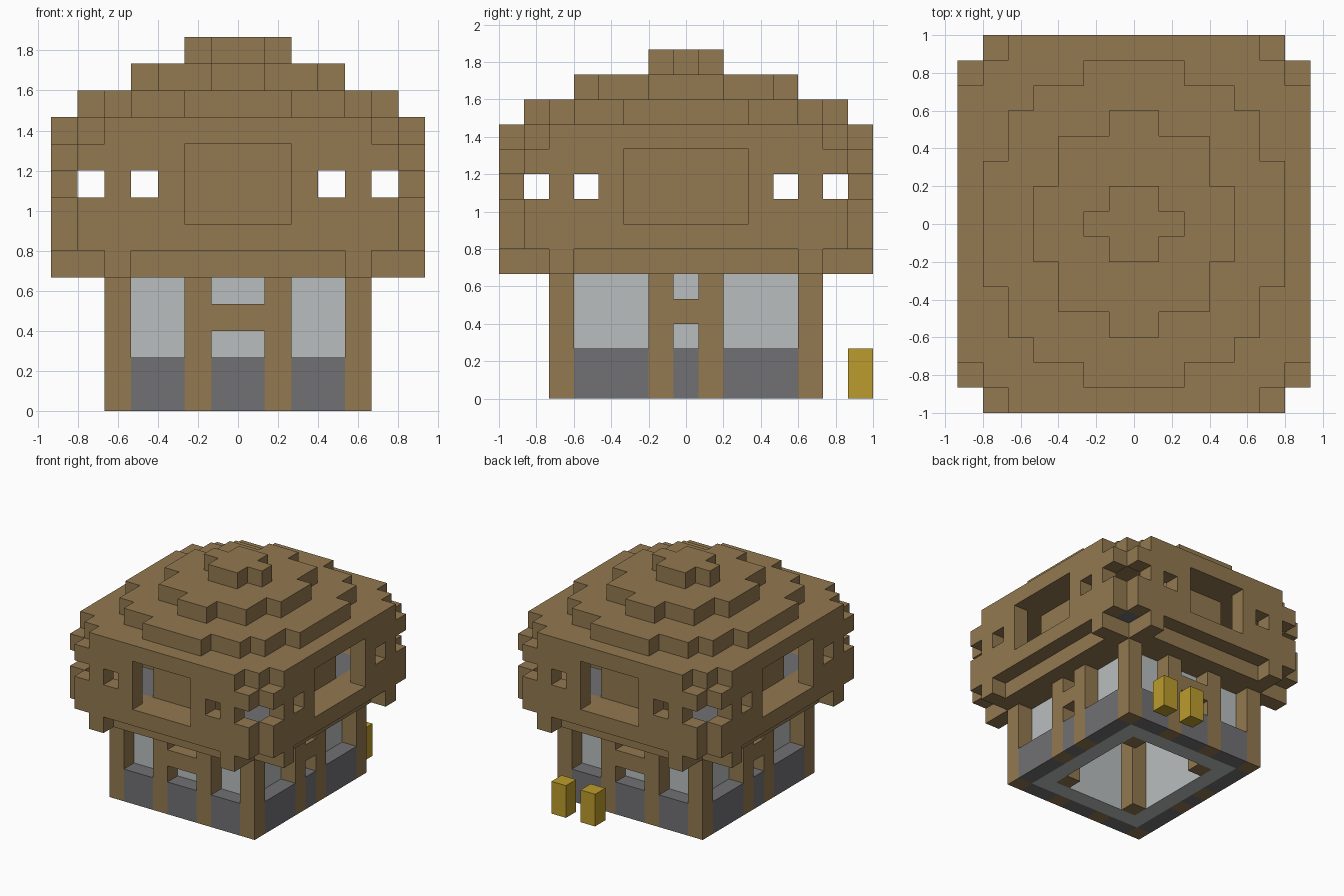
import bpy, bmesh
from itertools import product
from mathutils import Vector

if "Cube" in bpy.data.objects:
    bpy.data.objects.remove(bpy.data.objects["Cube"])

NX, NY = 14, 15          # footprint in blocks
S = 2 / NY               # block size


def material(name, rgb):
    m = bpy.data.materials.new(name)
    m.use_nodes = True
    m.diffuse_color = (*rgb, 1)
    m.node_tree.nodes["Principled BSDF"].inputs["Base Color"].default_value = (*rgb, 1)
    return m


wood = material("brown wood", (0.29, 0.19, 0.08))
stone = material("dark stone", (0.165, 0.16, 0.172))
plaster = material("pale grey plaster", (0.49, 0.515, 0.515))
gold = material("gold", (0.50, 0.33, 0.025))


def block(i0, i1, j0, j1, k0, k1):
    """Cells in an inclusive range."""
    return set(product(range(i0, i1 + 1), range(j0, j1 + 1), range(k0, k1 + 1)))


def inset(di, dj, k0, k1):
    """Centred slab, inset from the footprint on both axes."""
    return block(di, NX - 1 - di, dj, NY - 1 - dj, k0, k1)


def mirrored(cells):
    """Repeat cells on both sides of both axes."""
    return {(a, b, k) for i, j, k in cells
            for a in (i, NX - 1 - i) for b in (j, NY - 1 - j)}


def ring(d, k0, k1):
    return inset(d, d, k0, k1) - inset(d + 1, d + 1, k0, k1)


def stepped(insets, k):
    return set().union(*(inset(a, b, k, k) for a, b in insets))


parts = {}

# Ground floor: posts and cross bars, stone footing, inner walls, inner posts
posts = mirrored(block(2, 2, 2, 2, 0, 4) | block(5, 5, 2, 2, 0, 4) | block(2, 2, 6, 6, 0, 4))
bars = mirrored(block(6, 6, 2, 2, 3, 3) | block(2, 2, 7, 7, 3, 3))
parts["wall_posts"] = posts, wood
parts["cross_bars"] = bars, wood
parts["stone_footing"] = ring(2, 0, 1) - posts, stone
parts["inner_walls"] = ring(3, 0, 5), plaster
parts["inner_posts"] = mirrored(block(4, 4, 4, 4, 0, 5)), wood

# Overhang: beams under the upper floor and end brackets
beams = inset(1, 2, 5, 5) | inset(2, 1, 5, 5)
parts["overhang_beams"] = beams - inset(3, 3, 5, 5), wood
parts["brackets"] = mirrored(block(2, 2, 0, 0, 5, 5) | block(0, 0, 2, 2, 5, 5)), wood

# Upper floor: notched outer wall with small and large windows
wall = (inset(1, 0, 6, 9) | inset(0, 1, 6, 9)) - inset(1, 1, 6, 9)
small = mirrored({(1, 0, 8), (3, 0, 8), (0, 1, 8), (0, 3, 8)})
large = mirrored(block(5, 8, 0, 0, 7, 9) | block(0, 0, 5, 9, 7, 9))
parts["upper_wall"] = wall - small - large, wood
floor_edge = (inset(1, 2, 6, 6) | inset(2, 1, 6, 6)) - inset(2, 2, 6, 6)
parts["floor_edge"] = floor_edge, wood
parts["upper_floor"] = inset(1, 1, 6, 6) - floor_edge, stone
parts["window_screens"] = mirrored(block(5, 8, 2, 2, 7, 9) | block(2, 2, 5, 9, 7, 9)), wood

# Stepped domed roof
parts["roof_eaves"] = stepped([(2, 0), (1, 1), (0, 2)], 10), wood
parts["roof_lower_step"] = stepped([(5, 1), (3, 2), (2, 3), (1, 5)], 11), wood
parts["roof_upper_step"] = stepped([(6, 3), (4, 4), (3, 6)], 12), wood
parts["roof_cap"] = stepped([(6, 6), (5, 7)], 13), wood

# Two gold markers behind the house
parts["gold_markers"] = block(8, 8, 14, 14, 0, 1) | block(10, 10, 14, 14, 0, 1), gold

solid = set().union(*(cells for cells, _ in parts.values()))


def build(name, cells, mat):
    """Skin the cells with only the faces that meet open air."""
    bm = bmesh.new()
    for c in cells:
        for axis, side in product(range(3), (0, 1)):
            n = list(c)
            n[axis] += 2 * side - 1
            if tuple(n) in solid:
                continue
            u, v = (axis + 1) % 3, (axis + 2) % 3
            corners = []
            for du, dv in ((0, 0), (1, 0), (1, 1), (0, 1)):
                p = Vector(c)
                p[axis] += side
                p[u] += du
                p[v] += dv
                corners.append(bm.verts.new((p - Vector((NX / 2, NY / 2, 0))) * S))
            bm.faces.new(corners if side else corners[::-1])
    bmesh.ops.remove_doubles(bm, verts=bm.verts, dist=S / 100)
    mesh = bpy.data.meshes.new(name)
    bm.to_mesh(mesh)
    bm.free()
    mesh.materials.append(mat)
    bpy.context.collection.objects.link(bpy.data.objects.new(name, mesh))


for name, (cells, mat) in parts.items():
    build(name, cells, mat)
